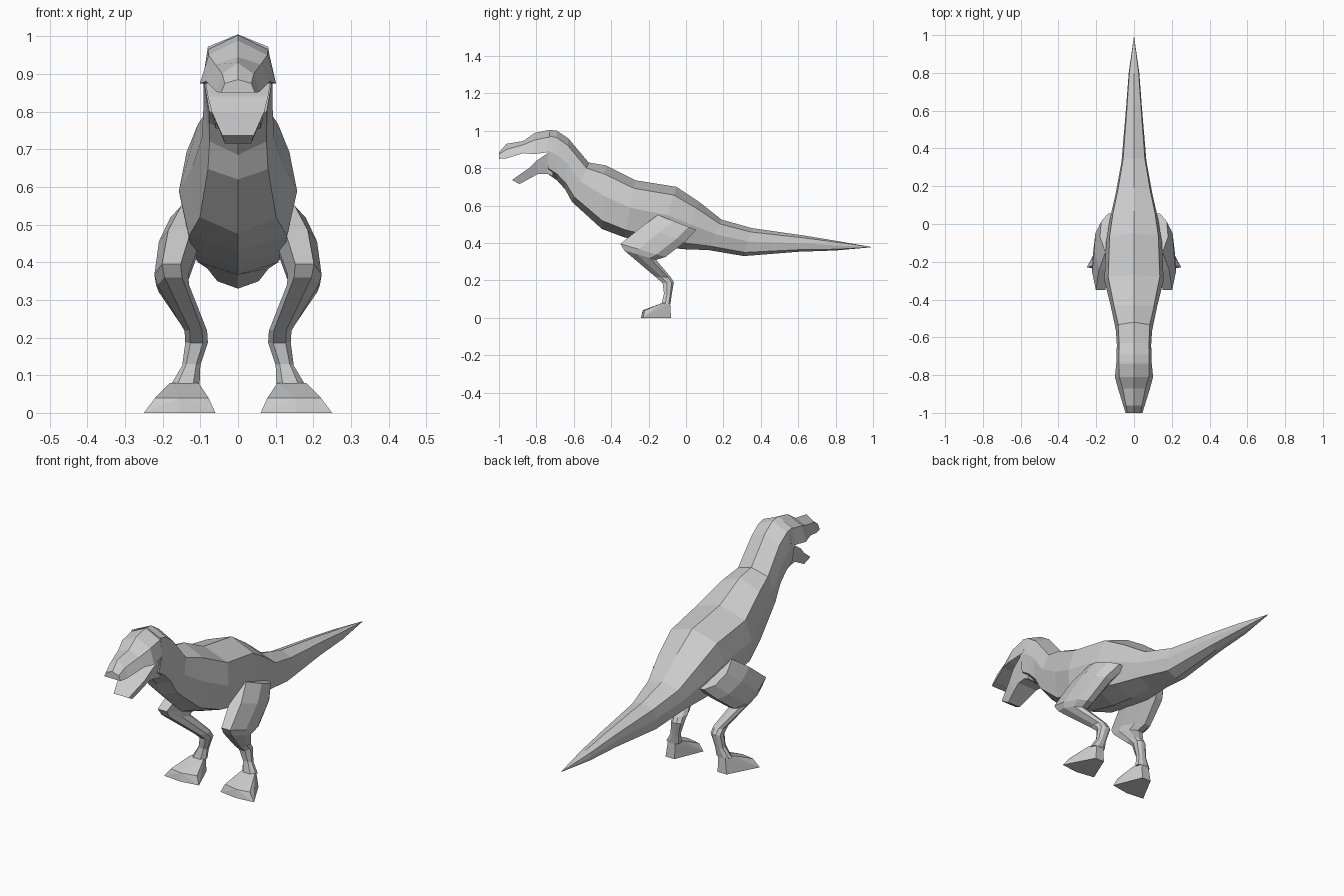
import bpy, bmesh
from mathutils import Vector


def finish(bm, name):
    bmesh.ops.recalc_face_normals(bm, faces=bm.faces)
    me = bpy.data.meshes.new(name)
    bm.to_mesh(me)
    bm.free()
    ob = bpy.data.objects.new(name, me)
    bpy.context.collection.objects.link(ob)
    return ob


def skin(name, rings):
    """Join a list of equal-length point rings and cap both ends."""
    bm = bmesh.new()
    vr = [[bm.verts.new(p) for p in r] for r in rings]
    for a, b in zip(vr, vr[1:]):
        for i in range(len(a)):
            j = (i + 1) % len(a)
            bm.faces.new((a[i], a[j], b[j], b[i]))
    bm.faces.new(vr[0])
    bm.faces.new(vr[-1])
    bmesh.ops.remove_doubles(bm, verts=bm.verts, dist=0.0005)
    return finish(bm, name)


def section(top, bottom, w, shape, cx=0):
    """Symmetric ring between two (y, z) points; shape = (drop, width) factors."""
    t, b = Vector(top), Vector(bottom)
    pts = []
    for sx, f in [(k, f) for f, k in shape] + [(-k, f) for f, k in shape[::-1] if k]:
        p = t.lerp(b, f)
        pts.append((cx + sx * w, p.x, p.y))
    return pts


def mirrored(ob):
    ob.modifiers.new("mirror", 'MIRROR')
    return ob


# Body: tail tip to back of the skull
BODY = [(0, 0), (.14, .87), (.48, 1), (.87, .83), (1, 0)]
body = [
    ((.99, .379), (.99, .377), .001),
    ((.80, .412), (.80, .36), .028),
    ((.63, .44), (.60, .353), .042),
    ((.35, .48), (.31, .33), .066),
    ((.19, .525), (.12, .362), .098),
    ((.07, .62), (-.02, .367), .128),
    ((-.05, .70), (-.15, .385), .148),
    ((-.27, .735), (-.33, .43), .157),
    ((-.43, .815), (-.45, .475), .122),
    ((-.52, .83), (-.61, .62), .096),
    ((-.63, .96), (-.645, .685), .091),
    ((-.69, 1.0), (-.69, .735), .092),
    ((-.73, 1.005), (-.74, .77), .092),
]
skin("body", [section(*r, BODY) for r in body])

# Upper jaw: y, top z, brow half width, brow z, lip half width, lip z
upper = [
    (-.71, 1.002, .08, .963, .092, .89),
    (-.74, 1.003, .08, .965, .094, .885),
    (-.81, .988, .078, .95, .101, .875),
    (-.87, .945, .06, .925, .085, .88),
    (-.96, .93, .042, .90, .057, .852),
    (-1.0, .885, .035, .875, .045, .85),
]
skin("upper_jaw", [[(0, y, t), (a, y, m), (w, y, b), (-w, y, b), (-a, y, m)]
                   for y, t, a, m, w, b in upper])

# Lower jaw: y, rim z, rim half width, underside y, z, half width
lower = [
    (-.71, .885, .088, -.71, .755, .06),
    (-.74, .88, .087, -.74, .77, .06),
    (-.80, .84, .08, -.79, .77, .055),
    (-.84, .80, .07, -.83, .748, .048),
    (-.93, .737, .042, -.89, .715, .035),
]
skin("lower_jaw", [[(w, y, z), (a, yb, b), (-a, yb, b), (-w, y, z)]
                   for y, z, w, yb, b, a in lower])

# Legs: front point, back point, half width, x centre
LEG = [(0, .55), (.4, 1), (.8, .9), (1, .35)]
leg = [
    ((-.15, .55), (.055, .47), .065, .115),
    ((-.24, .485), (0, .41), .055, .155),
    ((-.35, .395), (-.11, .325), .045, .177),
    ((-.33, .36), (-.16, .31), .042, .172),
    ((-.165, .22), (-.08, .215), .03, .112),
    ((-.125, .185), (-.065, .19), .03, .11),
    ((-.118, .13), (-.077, .12), .024, .124),
    ((-.13, .075), (-.083, .075), .038, .14),
]
mirrored(skin("legs", [section(f, b, w, LEG, cx) for f, b, w, cx in leg]))

# Feet: splayed wedges
bm = bmesh.new()
for p in [(.06, -.225, 0), (.155, -.24, 0), (.25, -.23, 0), (.17, -.08, 0), (.12, -.08, 0),
          (.078, -.215, .04), (.155, -.232, .04), (.22, -.22, .04),
          (.105, -.125, .08), (.18, -.125, .08), (.12, -.085, .08), (.16, -.085, .08)]:
    bm.verts.new(p)
bmesh.ops.convex_hull(bm, input=bm.verts)
mirrored(finish(bm, "feet"))
